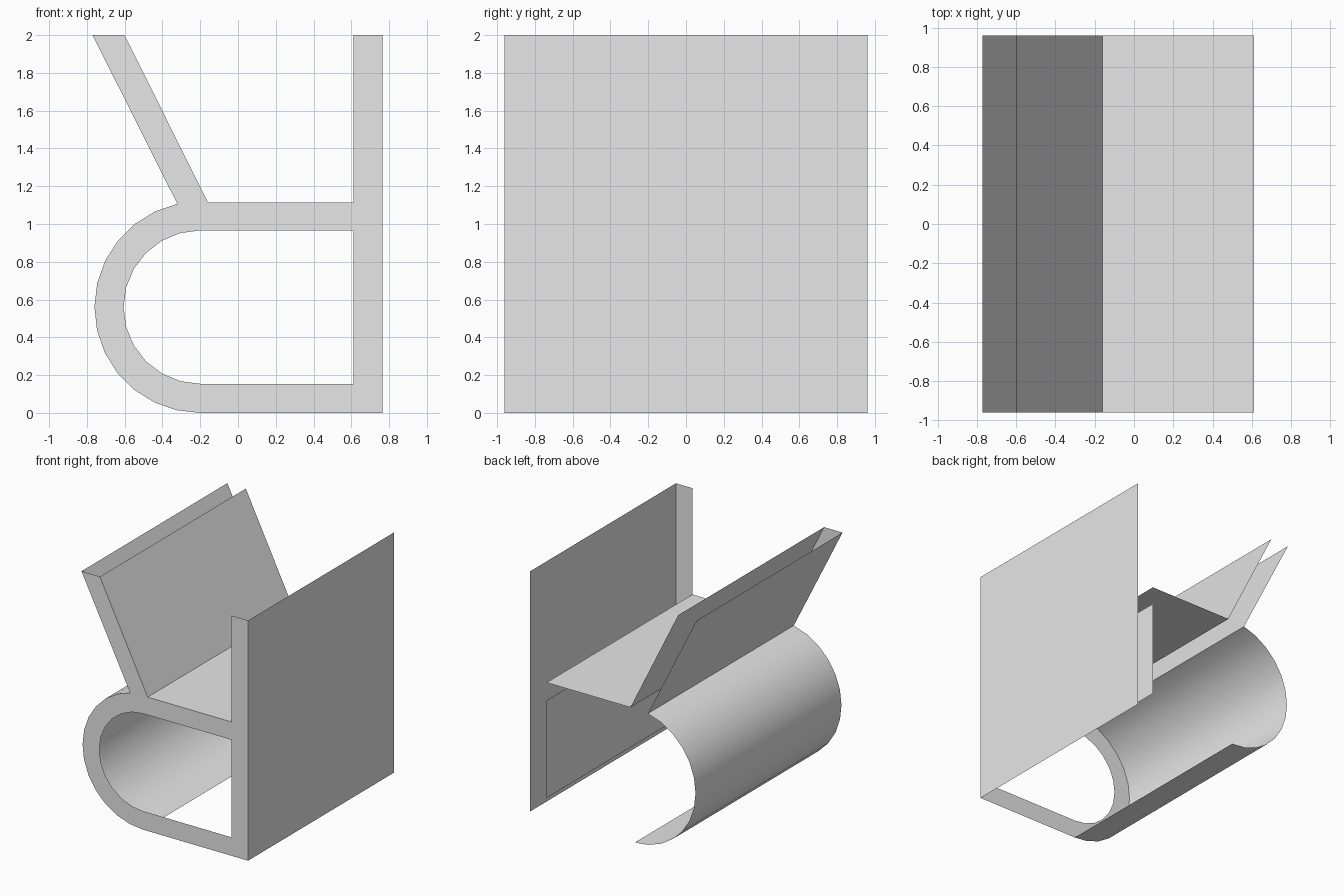
import bpy
import bmesh
from math import cos, sin, radians

cube = bpy.data.objects.get("Cube")
if cube:
    bpy.data.objects.remove(cube, do_unlink=True)

HALF = 0.96                 # half the depth along y
CENTRE = (-0.2, 0.56)       # centre of the rounded end (x, z)

grey = bpy.data.materials.new("light grey")
grey.use_nodes = True
colour = (0.8, 0.8, 0.8, 1)
grey.diffuse_color = colour
grey.node_tree.nodes["Principled BSDF"].inputs["Base Color"].default_value = colour


def arc(radius, start, end, steps):
    """Points of an arc about the rounded end's centre, in degrees."""
    angles = [radians(start + (end - start) * i / steps) for i in range(steps + 1)]
    return [(CENTRE[0] + radius * cos(a), CENTRE[1] + radius * sin(a)) for a in angles]


def finish(name, bm, smooth=False):
    for face in bm.faces:
        face.smooth = smooth
    mesh = bpy.data.meshes.new(name)
    bm.to_mesh(mesh)
    bm.free()
    mesh.materials.append(grey)
    bpy.context.collection.objects.link(bpy.data.objects.new(name, mesh))


def sheet(name, profile, smooth=False):
    """Open surface: an x-z profile swept from front to back."""
    bm = bmesh.new()
    front = [bm.verts.new((x, -HALF, z)) for x, z in profile]
    back = [bm.verts.new((x, HALF, z)) for x, z in profile]
    for i in range(len(profile) - 1):
        bm.faces.new((front[i], front[i + 1], back[i + 1], back[i]))
    finish(name, bm, smooth)


# Shared corners of the cross-section
outer_arc = arc(0.56, 270, 102.5, 13)
inner_arc = arc(0.406, 270, 90, 12)
flap_out_base = outer_arc[-1]
flap_out_top, flap_in_top = (-0.77, 2), (-0.6, 2)
flap_in_base = (-0.16, 1.115)
shelf_end = (0.612, 1.115)
wall_in_top, wall_out_top = (0.612, 2), (0.765, 2)
wall_foot = (0.765, 0)
hole_low, hole_high = (0.612, 0.154), (0.612, 0.966)

# Swept surfaces, open at the back, top and underside
sheet("rounded_shell", outer_arc, smooth=True)
sheet("flap_outer_face", [flap_out_base, flap_out_top])
sheet("flap_inner_face", [flap_in_top, flap_in_base])
sheet("shelf_top", [flap_in_base, shelf_end])
sheet("wall_outer_face", [wall_out_top, wall_foot])
sheet("channel_side", [hole_low, hole_high])

# Front plate: the full cross-section with the channel opening cut out
outline = outer_arc + [flap_out_top, flap_in_top, flap_in_base, shelf_end,
                       wall_in_top, wall_out_top, wall_foot]
opening = inner_arc + [hole_high, hole_low]
bm = bmesh.new()
edges = []
for loop in (outline, opening):
    verts = [bm.verts.new((x, -HALF, z)) for x, z in loop]
    edges += [bm.edges.new((a, b)) for a, b in zip(verts, verts[1:] + verts[:1])]
bmesh.ops.triangle_fill(bm, edges=edges, use_beauty=True, normal=(0, -1, 0))
bm.normal_update()
for face in bm.faces:
    if face.normal.y > 0:
        face.normal_flip()
finish("front_plate", bm)
